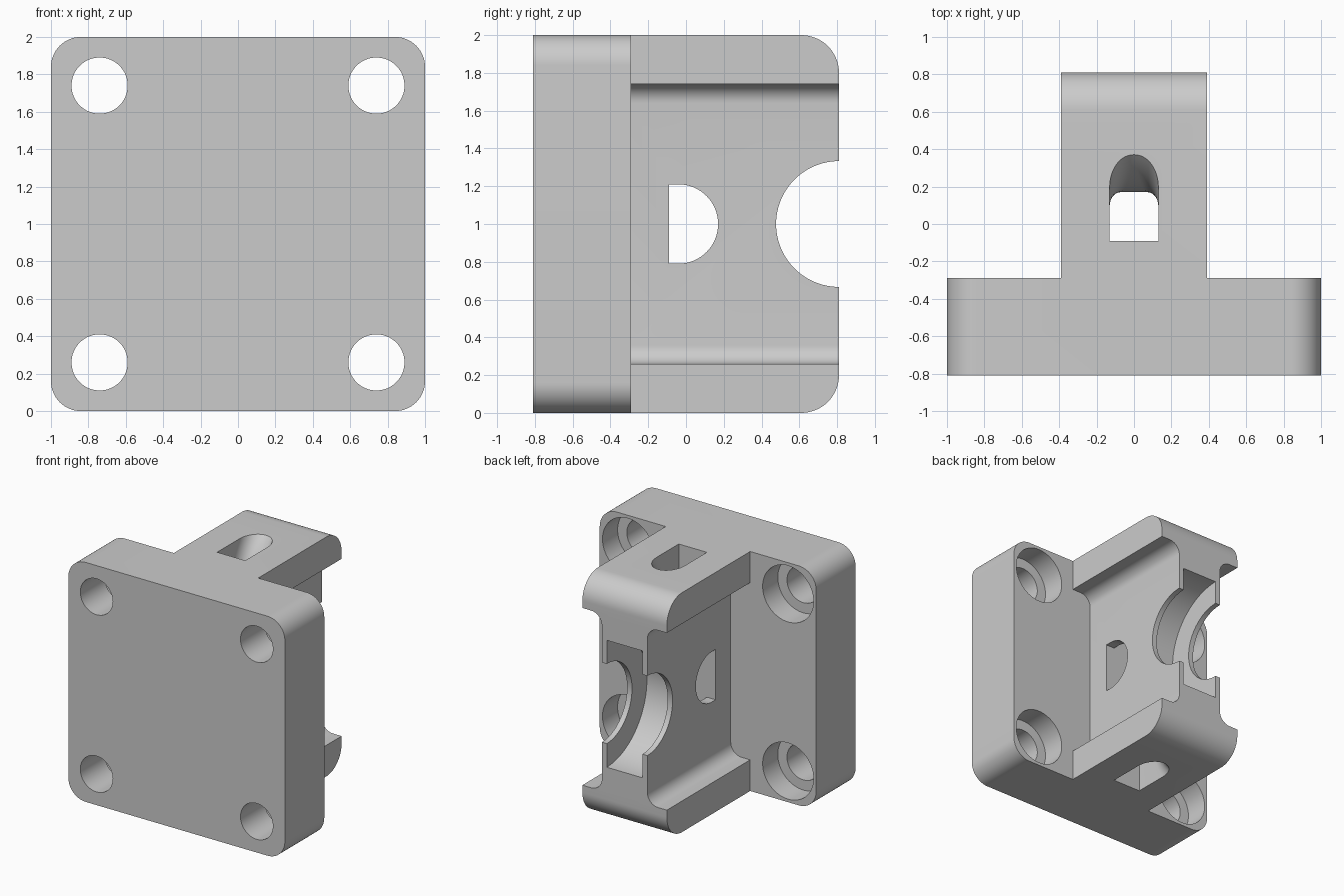
import bpy, bmesh, math
from mathutils import Vector

cube = bpy.data.objects.get("Cube")
if cube:
    bpy.data.objects.remove(cube, do_unlink=True)

mat = bpy.data.materials.new("plain grey")
mat.use_nodes = True
GREY = (0.6, 0.6, 0.6, 1)
mat.diffuse_color = GREY
mat.node_tree.nodes["Principled BSDF"].inputs["Base Color"].default_value = GREY


def arc(cx, cy, r, start, end, steps=16, ry=None):
    ry = r if ry is None else ry
    angles = [math.radians(start + (end - start) * i / steps) for i in range(steps + 1)]
    return [(cx + r * math.cos(a), cy + ry * math.sin(a)) for a in angles]


def circle(cx, cy, r, steps=64):
    return arc(cx, cy, r, 0, 360, steps)[:-1]


def loft(name, rings):
    """Closed solid through rings of equal point count."""
    bm = bmesh.new()
    loops = [[bm.verts.new(p) for p in ring] for ring in rings]
    n = len(loops[0])
    for low, high in zip(loops, loops[1:]):
        for i in range(n):
            j = (i + 1) % n
            bm.faces.new((low[i], low[j], high[j], high[i]))
    bm.faces.new(loops[0][::-1])
    bm.faces.new(loops[-1])
    bmesh.ops.recalc_face_normals(bm, faces=bm.faces)
    mesh = bpy.data.meshes.new(name)
    bm.to_mesh(mesh)
    bm.free()
    mesh.materials.append(mat)
    obj = bpy.data.objects.new(name, mesh)
    bpy.context.collection.objects.link(obj)
    return obj


def prism(name, pts, axis, a, b):
    """Extrude a profile: (x, z) along y, or (y, z) along x."""
    def place(p, t):
        return Vector((p[0], t, p[1])) if axis == "y" else Vector((t, p[0], p[1]))
    return loft(name, [[place(p, t) for p in pts] for t in (a, b)])


def combine(target, tool, operation):
    mod = target.modifiers.new("combine", "BOOLEAN")
    mod.operation = operation
    mod.solver = "EXACT"
    mod.object = tool
    bpy.context.view_layer.objects.active = target
    bpy.ops.object.modifier_apply(modifier=mod.name)
    bpy.data.objects.remove(tool, do_unlink=True)


FRONT, STEP, BACK = -0.81, -0.29, 0.81
FLANGE, WEB, FILLET = 0.39, 0.21, 0.1

# Mounting plate with rounded corners
R = 0.16
outline = []
for k, (sx, sz) in enumerate([(1, 1), (-1, 1), (-1, -1), (1, -1)]):
    outline += arc(sx * (1 - R), 1 + sz * (1 - R), R, 90 * k, 90 * k + 90)
plate = prism("mounting_bracket", outline, "y", FRONT, STEP)

# I-shaped arm: one quarter of the section, mirrored around
quarter = [(FLANGE, 1), (FLANGE, 0.74)] + arc(WEB + FILLET, 0.74 - FILLET, FILLET, 90, 180, 10)
half = quarter + [(x, -z) for x, z in reversed(quarter)]
section = half + [(-x, z) for x, z in reversed(half)]
arm = prism("arm", [(x, z + 1) for x, z in section], "y", -0.5, BACK)

# Round the rear ends of the flanges
C = 0.2
side = [(-0.7, 0), (BACK - C, 0)] + arc(BACK - C, C, C, -90, 0)[1:]
side += arc(BACK - C, 2 - C, C, 0, 90) + [(-0.7, 2)]
combine(arm, prism("rounding", side, "x", -0.6, 0.6), "INTERSECT")

# Rear cradle: open notch with a wider groove between two thin lips
combine(arm, prism("notch", circle(BACK, 1, 0.333, 96), "x", -0.6, 0.6), "DIFFERENCE")
combine(arm, prism("groove", circle(BACK, 1, 0.53, 96), "x", -0.165, 0.165), "DIFFERENCE")

# D-shaped cross hole
d_shape = [(-0.09, 0.79)] + arc(-0.04, 1, 0.21, -90, 90, 32) + [(-0.09, 1.21)]
combine(arm, prism("cross_hole", d_shape, "x", -0.6, 0.6), "DIFFERENCE")

# Vertical channel flaring backwards at both mouths
rings = []
for i in range(-24, 25):
    h = i / 24 * 1.02
    u = max(0, (abs(h) - 0.6) / 0.4)
    end = 0.17 + 0.2 * u * u
    rx, ry = 0.06 + 0.069 * min(u, 1), 0.06 + 0.11 * u
    tip = arc(0.13 - rx, end - ry, rx, 0, 90, 12, ry)
    ring = [(0.13, -0.09)] + tip
    ring += [(-x, y) for x, y in reversed(ring)]
    rings.append([Vector((x, y, 1 + h)) for x, y in ring])
combine(arm, loft("channel", rings), "DIFFERENCE")

combine(plate, arm, "UNION")

# Counterbored screw holes in the four corners
for x in (-0.74, 0.74):
    for z in (0.26, 1.74):
        combine(plate, prism("screw_hole", circle(x, z, 0.15), "y", -1, 0), "DIFFERENCE")
        combine(plate, prism("counterbore", circle(x, z, 0.235), "y", STEP - 0.2, 0), "DIFFERENCE")

# Smooth the curved surfaces, keep the edges crisp
bpy.ops.object.select_all(action="DESELECT")
plate.select_set(True)
bpy.context.view_layer.objects.active = plate
bpy.ops.object.shade_smooth_by_angle(angle=math.radians(30))
